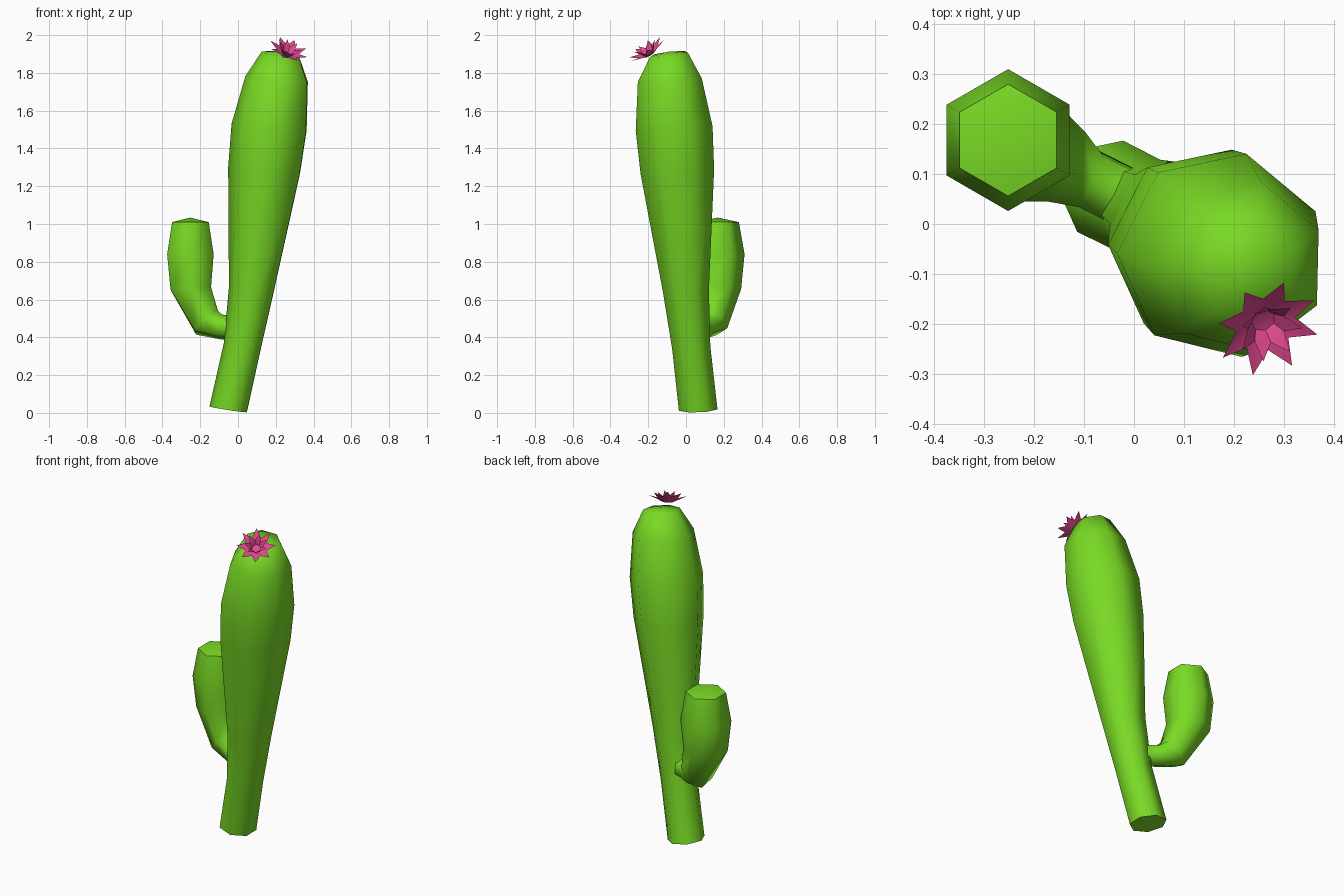
import bpy, bmesh, math
from mathutils import Vector

if "Cube" in bpy.data.objects:
    bpy.data.objects.remove(bpy.data.objects["Cube"])


def material(name, col):
    m = bpy.data.materials.new(name)
    m.diffuse_color = (*col, 1)
    m.use_nodes = True
    m.node_tree.nodes["Principled BSDF"].inputs["Base Color"].default_value = m.diffuse_color
    return m


green = material("cactus green", (0.19, 0.70, 0.018))
pink = material("flower pink", (0.75, 0.065, 0.28))
UP = Vector((0, 0, 1))


def finish(name, bm, mat, smooth_angle, solid=True):
    if solid:
        bmesh.ops.recalc_face_normals(bm, faces=bm.faces)
    me = bpy.data.meshes.new(name)
    bm.to_mesh(me)
    bm.free()
    ob = bpy.data.objects.new(name, me)
    bpy.context.collection.objects.link(ob)
    me.materials.append(mat)
    bpy.ops.object.select_all(action='DESELECT')
    ob.select_set(True)
    bpy.context.view_layer.objects.active = ob
    bpy.ops.object.shade_smooth_by_angle(angle=math.radians(smooth_angle))
    return ob


def ring(bm, centre, normal, radius, sides, phase):
    q = UP.rotation_difference(Vector(normal).normalized())
    out = []
    for i in range(sides):
        a = math.radians(phase) + 2 * math.pi * i / sides
        p = q @ Vector((radius * math.cos(a), radius * math.sin(a), 0))
        out.append(bm.verts.new(Vector(centre) + p))
    return out


def limb(name, rings, sides, phase, tip):
    """Loft of tilted rings, flat bottom, shallow pointed top."""
    bm = bmesh.new()
    loops = [ring(bm, c, n, r, sides, phase) for c, n, r in rings]
    for a, b in zip(loops, loops[1:]):
        for i in range(sides):
            j = (i + 1) % sides
            bm.faces.new((a[i], a[j], b[j], b[i]))
    bm.faces.new(loops[0][::-1])
    apex = bm.verts.new(tip)
    for i in range(sides):
        bm.faces.new((loops[-1][i], loops[-1][(i + 1) % sides], apex))
    return finish(name, bm, green, 62)


# Leaning seven-sided trunk
limb("trunk", [
    ((-0.047, 0.065, 0.018), (0.15, -0.04, 1), 0.105),
    ((0.027, 0.028, 0.35), (0.18, -0.08, 1), 0.104),
    ((0.076, 0.0, 0.65), (0.12, -0.06, 1), 0.125),
    ((0.147, -0.045, 1.28), (0.10, -0.06, 1), 0.200),
    ((0.174, -0.062, 1.51), (0.10, -0.06, 1), 0.209),
    ((0.212, -0.085, 1.765), (0.10, -0.06, 1), 0.174),
    ((0.228, -0.090, 1.898), (0.14, -0.12, 1), 0.104),
], 7, 76, (0.230, -0.092, 1.912))

# Six-sided side arm: out of the trunk, round the elbow and up
limb("side_arm", [
    ((-0.02, 0.055, 0.45), (-0.9, 0.42, 0.05), 0.066),
    ((-0.09, 0.09, 0.455), (-0.9, 0.42, 0.15), 0.066),
    ((-0.165, 0.132, 0.478), (-0.62, 0.32, 0.72), 0.092),
    ((-0.25, 0.168, 0.66), (-0.06, 0.03, 1), 0.124),
    ((-0.252, 0.168, 0.84), (0, 0, 1), 0.142),
    ((-0.252, 0.168, 1.01), (0, 0, 1), 0.112),
], 6, 90, (-0.252, 0.168, 1.034))


def petals(name, count, floor_r, valley, tip, phase):
    """Open star-shaped cup; valley and tip are (radius, height)."""
    base = Vector((0.257, -0.190, 1.895))
    n = Vector((0.3, -0.5, 0.8)).normalized()
    step = 360 / count
    bm = bmesh.new()
    mid = bm.verts.new(base)
    low = ring(bm, base + n * 0.005, n, floor_r, count, phase)
    val = ring(bm, base + n * valley[1], n, valley[0], count, phase)
    top = ring(bm, base + n * tip[1], n, tip[0], count, phase + step / 2)
    for i in range(count):
        j = (i + 1) % count
        bm.faces.new((mid, low[i], low[j]))
        bm.faces.new((low[i], val[i], val[j], low[j]))
        bm.faces.new((val[i], top[i], val[j]))
    return finish(name, bm, pink, 40, solid=False)


# Flower: wide outer star and smaller inner cup
petals("flower_outer_petals", 8, 0.03, (0.062, 0.022), (0.108, 0.040), 10)
petals("flower_inner_petals", 7, 0.025, (0.040, 0.030), (0.066, 0.056), 30)
